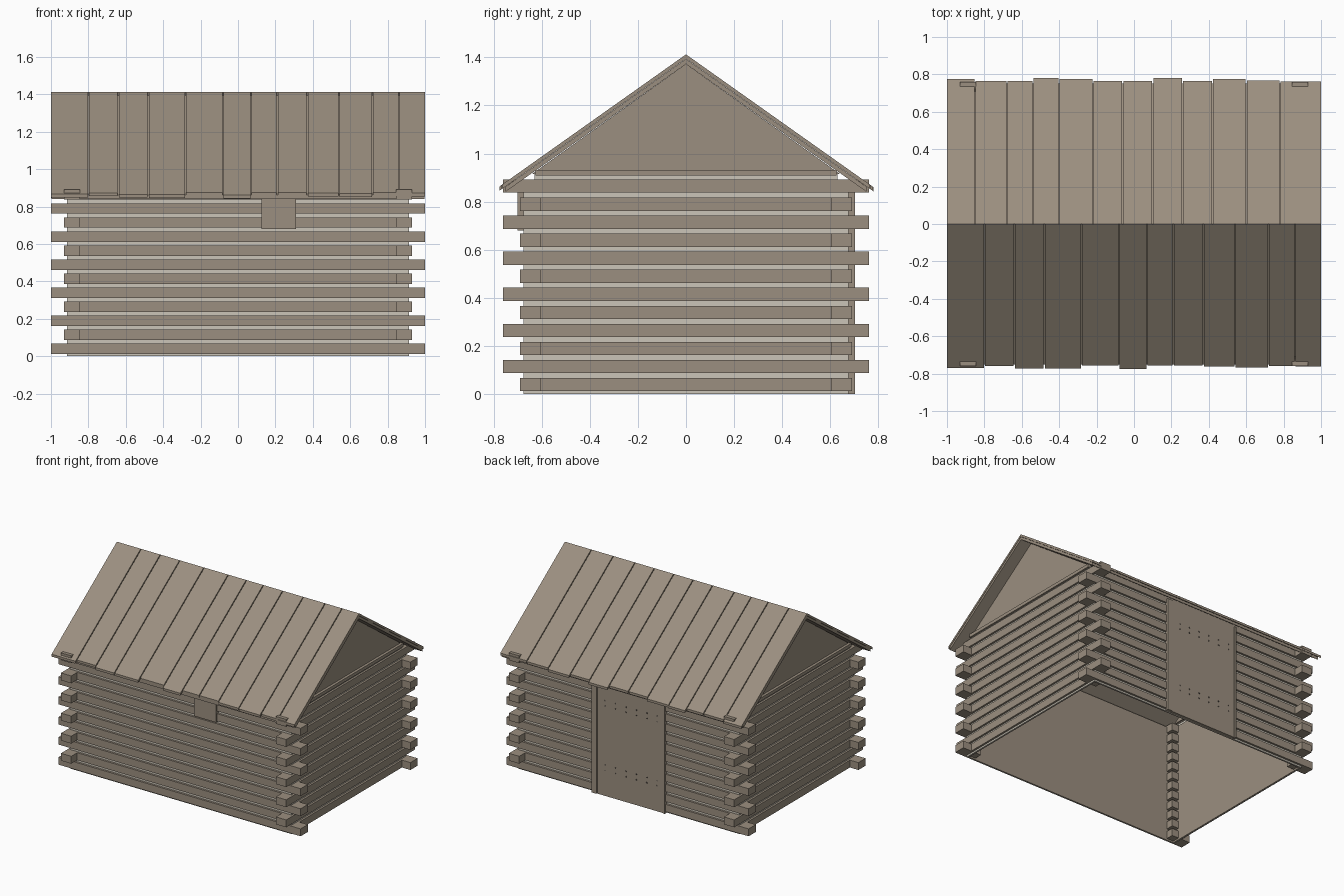
import bpy
import bmesh

if "Cube" in bpy.data.objects:
    bpy.data.objects.remove(bpy.data.objects["Cube"])


def material(name, rgb):
    m = bpy.data.materials.new(name)
    m.use_nodes = True
    m.diffuse_color = (*rgb, 1)
    m.node_tree.nodes["Principled BSDF"].inputs["Base Color"].default_value = (*rgb, 1)
    return m


WOOD = material("weathered wood", (0.33, 0.275, 0.215))
CHINK = material("pale chinking", (0.60, 0.56, 0.48))
NAIL = material("dark iron", (0.12, 0.10, 0.085))


def finish(name, bm, mat):
    bmesh.ops.recalc_face_normals(bm, faces=bm.faces)
    mesh = bpy.data.meshes.new(name)
    bm.to_mesh(mesh)
    bm.free()
    mesh.materials.append(mat)
    obj = bpy.data.objects.new(name, mesh)
    bpy.context.collection.objects.link(obj)
    return obj


def prism(bm, profile, x0, x1):
    """Extrude a (y, z) profile along x."""
    ends = [[bm.verts.new((x, y, z)) for y, z in profile] for x in (x0, x1)]
    for ring in ends:
        bm.faces.new(ring)
    n = len(profile)
    for i in range(n):
        j = (i + 1) % n
        bm.faces.new((ends[0][i], ends[0][j], ends[1][j], ends[1][i]))


def box(bm, xs, ys, zs):
    (y0, y1), (z0, z1) = ys, zs
    prism(bm, [(y0, z0), (y1, z0), (y1, z1), (y0, z1)], *xs)


def span(s, a, b):
    """The range a..b, mirrored when s is -1."""
    return (a, b) if s > 0 else (-b, -a)


SIDES = (-1, 1)
PITCH, LOG_H, ROWS = 0.075, 0.055, 12
X_IN, X_OUT, Y_IN, Y_OUT = 0.845, 0.93, 0.605, 0.69

# Log courses: face planks and interlocking corner ends
planks, corners = bmesh.new(), bmesh.new()
for row in range(ROWS):
    z = 0.012 + PITCH * row
    zs = (z, z + LOG_H)
    even = row % 2 == 0
    for s in SIDES:
        box(planks, (-X_IN, X_IN), span(s, 0.67, Y_OUT), zs)
        box(planks, span(s, 0.91, X_OUT), (-Y_IN, Y_IN), zs)
        for t in SIDES:
            box(corners, span(s, X_IN, 1.0 if even else X_OUT),
                span(t, Y_IN, Y_OUT if even else 0.76), zs)
for s in SIDES:
    box(planks, span(s, 0.905, X_OUT), (-0.625, 0.625), (0.908, 0.932))
finish("wall_logs", planks, WOOD)
finish("corner_log_ends", corners, WOOD)

# Chinking outside, lining inside, no floor
chinking, lining = bmesh.new(), bmesh.new()
for s in SIDES:
    box(chinking, (-0.915, 0.915), span(s, 0.668, 0.675), (0, 0.885))
    box(chinking, span(s, 0.908, 0.915), (-0.668, 0.668), (0, 0.89))
    box(chinking, span(s, 0.908, 0.915), (-0.63, 0.63), (0.89, 0.915))
    box(lining, (-0.908, 0.908), span(s, 0.662, 0.668), (0, 0.885))
    box(lining, span(s, 0.902, 0.908), (-0.662, 0.662), (0, 0.89))
finish("chinking", chinking, CHINK)
finish("inner_lining", lining, WOOD)

# Gables
gables = bmesh.new()
for s in SIDES:
    prism(gables, [(-0.64, 0.915), (0.64, 0.915), (0, 1.372)], *span(s, 0.895, 0.91))
finish("gables", gables, WOOD)

# Roof: boarding below, uneven planks above
RIDGE, SLOPE = 1.412, 0.708


def slab(bm, side, x0, x1, eave, top, bottom):
    prism(bm, [(0, RIDGE - top), (side * eave, RIDGE - top - SLOPE * eave),
               (side * eave, RIDGE - bottom - SLOPE * eave), (0, RIDGE - bottom)], x0, x1)


SEAMS = {
    -1: ([-1, -.8, -.64, -.48, -.28, -.08, .07, .21, .37, .54, .72, .86, 1],
         [.77, .76, .772, .773, .757, .776, .756, .756, .763, .766, .758, .763]),
    1: ([-1, -.85, -.68, -.54, -.4, -.22, -.06, .1, .26, .42, .6, .78, 1],
        [.775, .765, .765, .78, .776, .765, .765, .78, .765, .775, .766, .762]),
}
boarding, roof = bmesh.new(), bmesh.new()
for side, (seams, eaves) in SEAMS.items():
    slab(boarding, side, -0.998, 0.998, 0.75, 0.019, 0.04)
    for x0, x1, eave in zip(seams, seams[1:], eaves):
        slab(roof, side, x0 + 0.003 * (x0 > -1), x1 - 0.003 * (x1 < 1), eave, 0, 0.018)
finish("roof_boarding", boarding, WOOD)
finish("roof_planks", roof, WOOD)

# Front hatch
hatch = bmesh.new()
box(hatch, (0.125, 0.31), (-0.70, -0.67), (0.68, 0.865))
finish("front_hatch", hatch, WOOD)

# Back door with jambs
door = bmesh.new()
box(door, (-0.30, 0.245), (0.67, 0.696), (0.0, 0.865))
finish("back_door", door, WOOD)
jambs = bmesh.new()
box(jambs, (0.248, 0.29), (0.67, 0.702), (0.0, 0.865))
box(jambs, (-0.315, -0.303), (0.67, 0.702), (0.0, 0.865))
finish("door_jambs", jambs, WOOD)

# Door nails in paired rows
nails = bmesh.new()
for z in (0.19, 0.23, 0.67, 0.71):
    for i in range(6):
        x = -0.25 + 0.086 * i
        box(nails, (x - 0.004, x + 0.004), (0.69, 0.699), (z - 0.004, z + 0.004))
finish("door_nails", nails, NAIL)
